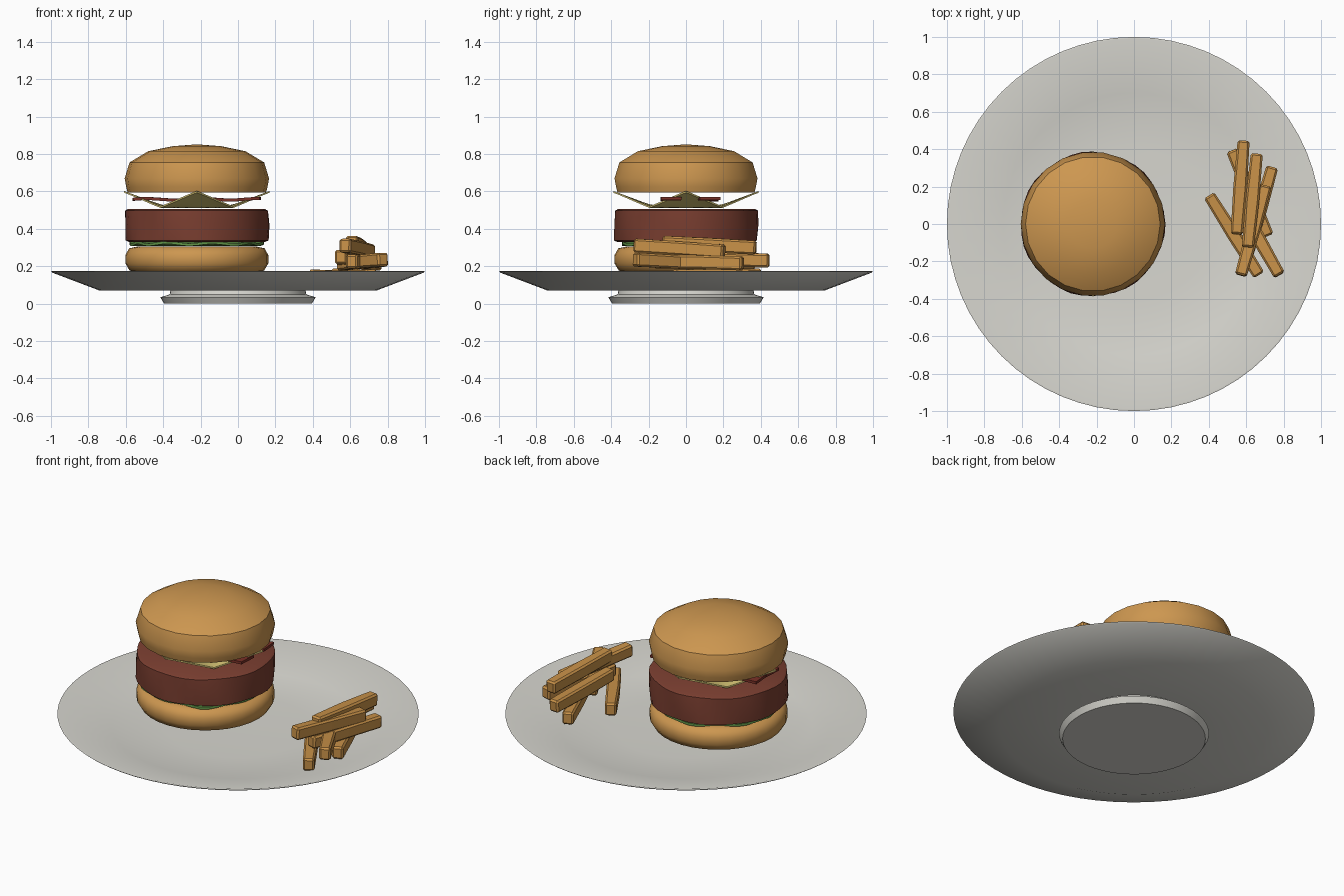
import bpy, bmesh, math, random
from mathutils import Vector

if "Cube" in bpy.data.objects:
    bpy.data.objects.remove(bpy.data.objects["Cube"])

random.seed(4)
BX = -0.22          # burger centre on x
TAU = math.tau


def mat(name, rgb):
    m = bpy.data.materials.new(name)
    lin = [((c / 255 + 0.055) / 1.055) ** 2.4 for c in rgb]
    m.diffuse_color = (*lin, 1)
    m.use_nodes = True
    m.node_tree.nodes["Principled BSDF"].inputs["Base Color"].default_value = m.diffuse_color
    return m


PLATE = mat("plate white", (216, 215, 208))
BUN = mat("bun brown", (205, 151, 80))
PATTY = mat("patty brown", (122, 62, 48))
LETTUCE = mat("lettuce green", (98, 150, 72))
CHEESE = mat("cheese yellow", (222, 204, 122))
BACON = mat("bacon red", (120, 48, 38))
FRIES = mat("fries gold", (200, 145, 72))


def finish(name, bm, material, angle=40):
    bmesh.ops.recalc_face_normals(bm, faces=bm.faces)
    me = bpy.data.meshes.new(name)
    bm.to_mesh(me)
    bm.free()
    ob = bpy.data.objects.new(name, me)
    bpy.context.collection.objects.link(ob)
    me.materials.append(material)
    bpy.ops.object.select_all(action='DESELECT')
    ob.select_set(True)
    bpy.context.view_layer.objects.active = ob
    bpy.ops.object.shade_smooth_by_angle(angle=math.radians(angle))
    return ob


def lathe(name, profile, seg, material, cx=0.0, wobble=None, angle=40):
    """Revolve (radius, z) points; first and last points lie on the axis."""
    bm = bmesh.new()
    rings = []
    for r, z in profile:
        if r == 0:
            rings.append([bm.verts.new((cx, 0, z))] * seg)
            continue
        ring = []
        for i in range(seg):
            a = TAU * i / seg
            dr, dz = wobble(a, r, z) if wobble else (0, 0)
            ring.append(bm.verts.new((cx + (r + dr) * math.cos(a), (r + dr) * math.sin(a), z + dz)))
        rings.append(ring)
    for lo, hi in zip(rings, rings[1:]):
        for i in range(seg):
            j = (i + 1) % seg
            bm.faces.new(list(dict.fromkeys((lo[i], lo[j], hi[j], hi[i]))))
    return finish(name, bm, material, angle)


# Plate: shallow dish on a flared foot
lathe("plate", [(0, .06), (.36, .07), (.74, .07), (.993, .166), (1, .172), (.99, .174),
                (.70, .10), (.40, .09), (0, .09)], 64, PLATE)
lathe("plate_foot", [(0, 0), (.395, 0), (.415, .034), (.365, .05), (.36, .075), (0, .075)], 64, PLATE)

# Buns
lathe("bottom_bun", [(0, .155), (.31, .157), (.36, .178), (.382, .215), (.382, .26), (.362, .296), (.32, .305),
                     (0, .305)], 32, BUN, BX, angle=50)
lathe("top_bun", [(0, .595), (.37, .595), (.378, .625), (.386, .67), (.36, .755), (.26, .815), (.13, .842),
                  (0, .852)], 22, BUN, BX)


# Lettuce: thin ruffled disc
def ruffle(a, r, z):
    k = r / .37
    return .012 * k * math.sin(5 * a), .006 * k * math.sin(9 * a + 1)


lathe("lettuce", [(0, .308), (.25, .312), (.355, .314), (.355, .328), (.25, .328), (0, .328)],
      48, LETTUCE, BX, ruffle)


# Patty: thick disc with a slightly lumpy wall
def lumps(a, r, z):
    return (.004 * math.sin(7 * a + 20 * z) - .002, 0) if r > .35 else (0, 0)


lathe("patty", [(0, .33), (.365, .33), (.384, .338), (.387, .42), (.384, .497), (.37, .505), (0, .505)],
      40, PATTY, BX, lumps, 50)

# Cheese: square slice turned 45 degrees with curled corners
bm = bmesh.new()
bmesh.ops.create_grid(bm, x_segments=14, y_segments=14, size=.275)
for v in bm.verts:
    x, y = (v.co.x - v.co.y) * .7071, (v.co.x + v.co.y) * .7071
    t = max(0, math.hypot(x, y) - .17) / .215
    corner = abs(math.cos(2 * math.atan2(y, x)))
    v.co = Vector((BX + x, y, .512 + .08 * t * corner))
top = bmesh.ops.extrude_face_region(bm, geom=bm.faces[:])
bmesh.ops.translate(bm, vec=(0, 0, .009), verts=[g for g in top["geom"] if isinstance(g, bmesh.types.BMVert)])
finish("cheese", bm, CHEESE)


# Bacon: two wavy strips
def bacon(name, cy, turn):
    bm = bmesh.new()
    rows = []
    n = 16
    for i in range(n + 1):
        u = -.34 + .68 * i / n
        w = .006 * math.sin(i * 1.2)
        row = []
        for s, z in ((-1, 0), (1, 0), (1, .016), (-1, .016)):
            v = s * .055 + w
            row.append(bm.verts.new((BX + u * math.cos(turn) - v * math.sin(turn),
                                     cy + u * math.sin(turn) + v * math.cos(turn),
                                     .55 + z + .004 * math.sin(i * .9))))
        rows.append(row)
    for a, b in zip(rows, rows[1:]):
        for k in range(4):
            bm.faces.new((a[k], a[(k + 1) % 4], b[(k + 1) % 4], b[k]))
    bm.faces.new(rows[0])
    bm.faces.new(rows[-1])
    finish(name, bm, BACON)


bacon("bacon_strip_1", -.06, -.06)
bacon("bacon_strip_2", .10, .08)


# Fries: bevelled sticks from end to end
def fry(name, p, q):
    p, q = Vector(p), Vector(q)
    d = q - p
    bm = bmesh.new()
    bmesh.ops.create_cube(bm, size=1)
    for v in bm.verts:
        v.co.x *= .064
        v.co.y *= d.length + .03
        v.co.z *= .074
    bmesh.ops.subdivide_edges(bm, edges=[e for e in bm.edges if abs(e.verts[0].co.y - e.verts[1].co.y) > .1], cuts=1)
    for v in bm.verts:
        if abs(v.co.y) < .01:
            v.co.x *= 1.15
            v.co.z += random.uniform(-.004, .004)
    bmesh.ops.bevel(bm, geom=bm.edges[:], offset=.01, segments=1, affect='EDGES')
    yaw = math.atan2(d.y, d.x) - math.pi / 2
    pitch = math.asin(d.z / d.length)
    for v in bm.verts:
        x, y, z = v.co
        y, z = y * math.cos(pitch) - z * math.sin(pitch), y * math.sin(pitch) + z * math.cos(pitch)
        v.co = (p + q) / 2 + Vector((x * math.cos(yaw) - y * math.sin(yaw),
                                     x * math.sin(yaw) + y * math.cos(yaw), z))
    finish(name, bm, FRIES, 30)


ENDS = [((.41, .14, .145), (.66, -.26, .14)),
        ((.53, .38, .15), (.71, -.05, .145)),
        ((.77, -.26, .235), (.56, .11, .215)),
        ((.585, .43, .23), (.55, -.04, .25)),
        ((.735, .29, .215), (.61, -.15, .225)),
        ((.655, .36, .30), (.61, -.11, .325)),
        ((.575, -.26, .31), (.70, .19, .28))]
for i, (p, q) in enumerate(ENDS):
    fry(f"fry_{i + 1}", p, q)
